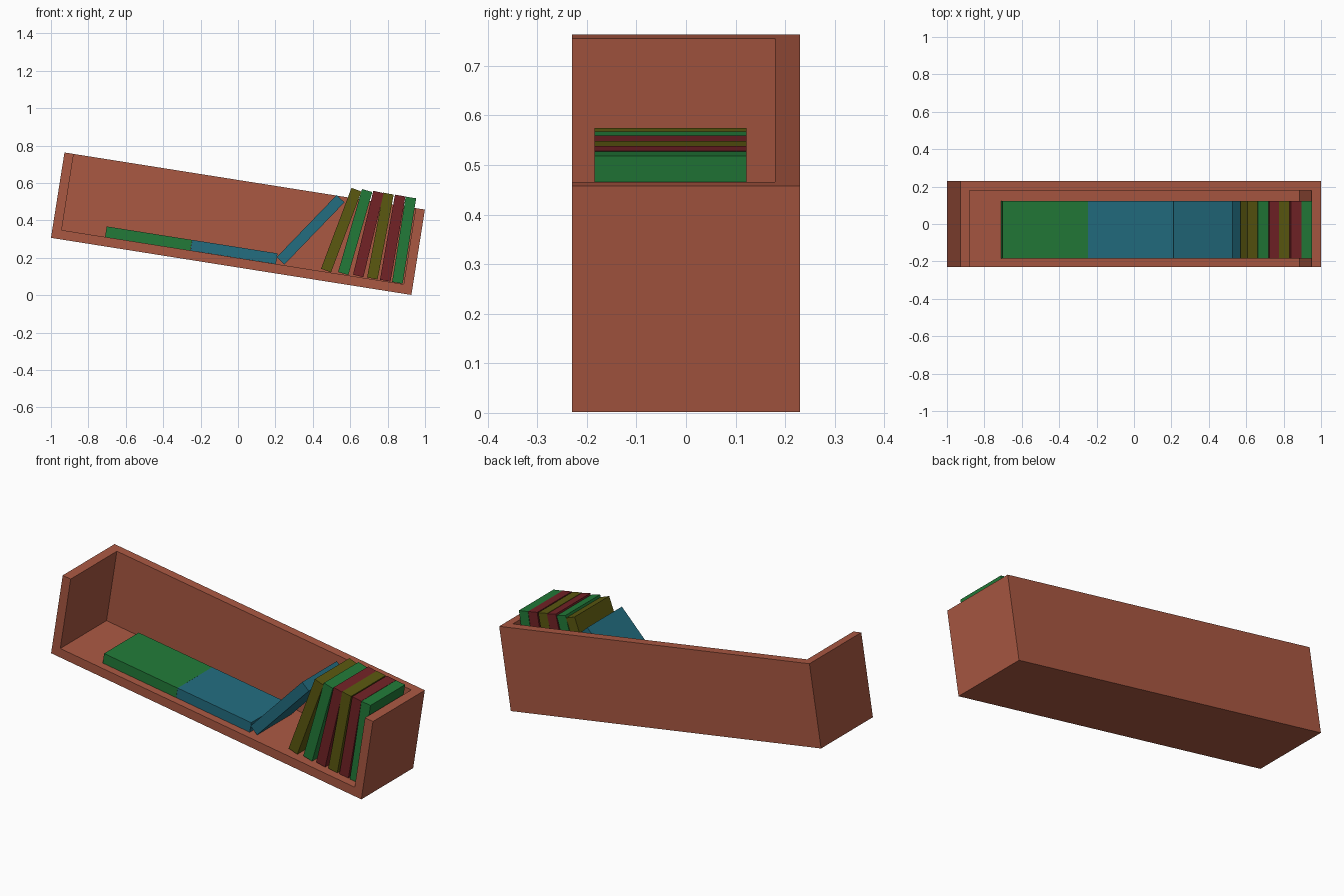
import bpy, bmesh, math
from mathutils import Matrix

cube = bpy.data.objects.get("Cube")
if cube:
    bpy.data.objects.remove(cube, do_unlink=True)


def material(name, rgb):
    """Flat material from 8-bit sRGB values, stored as linear."""
    lin = [c / 255 / 12.92 if c <= 10 else ((c / 255 + 0.055) / 1.055) ** 2.4 for c in rgb]
    m = bpy.data.materials.new(name)
    m.use_nodes = True
    m.diffuse_color = (*lin, 1)
    m.node_tree.nodes["Principled BSDF"].inputs["Base Color"].default_value = (*lin, 1)
    return m


wood = material("red_brown_wood", (170, 88, 66))
green = material("green_cover", (34, 122, 56))
blue = material("blue_cover", (35, 109, 128))
olive = material("olive_cover", (91, 88, 16))
red = material("dark_red_cover", (114, 34, 38))


def box(name, lo, hi, mat, open_faces=()):
    """Box between two local corners; faces whose normals are listed are left out."""
    bm = bmesh.new()
    bmesh.ops.create_cube(bm, size=1)
    for v in bm.verts:
        v.co = [a + (c + 0.5) * (b - a) for a, b, c in zip(lo, hi, v.co)]
    bm.normal_update()
    gone = [f for f in bm.faces if any(f.normal.dot(Matrix.Identity(3)[i]) * s > 0.9 for i, s in open_faces)]
    bmesh.ops.delete(bm, geom=gone, context="FACES")
    mesh = bpy.data.meshes.new(name)
    bm.to_mesh(mesh)
    bm.free()
    mesh.materials.append(mat)
    ob = bpy.data.objects.new(name, mesh)
    bpy.context.collection.objects.link(ob)
    return ob


# Tilted case, open at the front and the top, with even board thickness
TILT = 9
case = box("shelf_case", (0, -0.23, 0), (1.951, 0.23, 0.462), wood, [(1, -1), (2, 1)])
case.location = (-1, 0, 0.307)
case.rotation_euler.y = math.radians(TILT)
boards = case.modifiers.new("boards", "SOLIDIFY")
boards.thickness = 0.05
boards.offset = -1
boards.use_even_offset = True
boards.use_quality_normals = True

# Books: name, colour, upper-left long edge start (x, z), angle from horizontal
LENGTH, THICK = 0.462, 0.057
books = [
    ("lying_green_book", green, -0.702, 0.368, -TILT),
    ("lying_blue_book", blue, -0.245, 0.296, -TILT),
    ("slanted_blue_book", blue, 0.207, 0.204, 46),
    ("leaning_olive_book", olive, 0.444, 0.142, 69.4),
    ("leaning_green_book", green, 0.535, 0.124, 73.9),
    ("leaning_red_book", red, 0.615, 0.110, 76.4),
    ("leaning_olive_book_2", olive, 0.690, 0.095, 79.2),
    ("leaning_red_book_2", red, 0.759, 0.083, 80),
    ("end_green_book", green, 0.824, 0.071, 81),
]
for name, mat, x, z, angle in books:
    book = box(name, (0, -0.185, -THICK), (LENGTH, 0.122, 0), mat)
    book.location = (x, 0, z)
    book.rotation_euler.y = -math.radians(angle)
